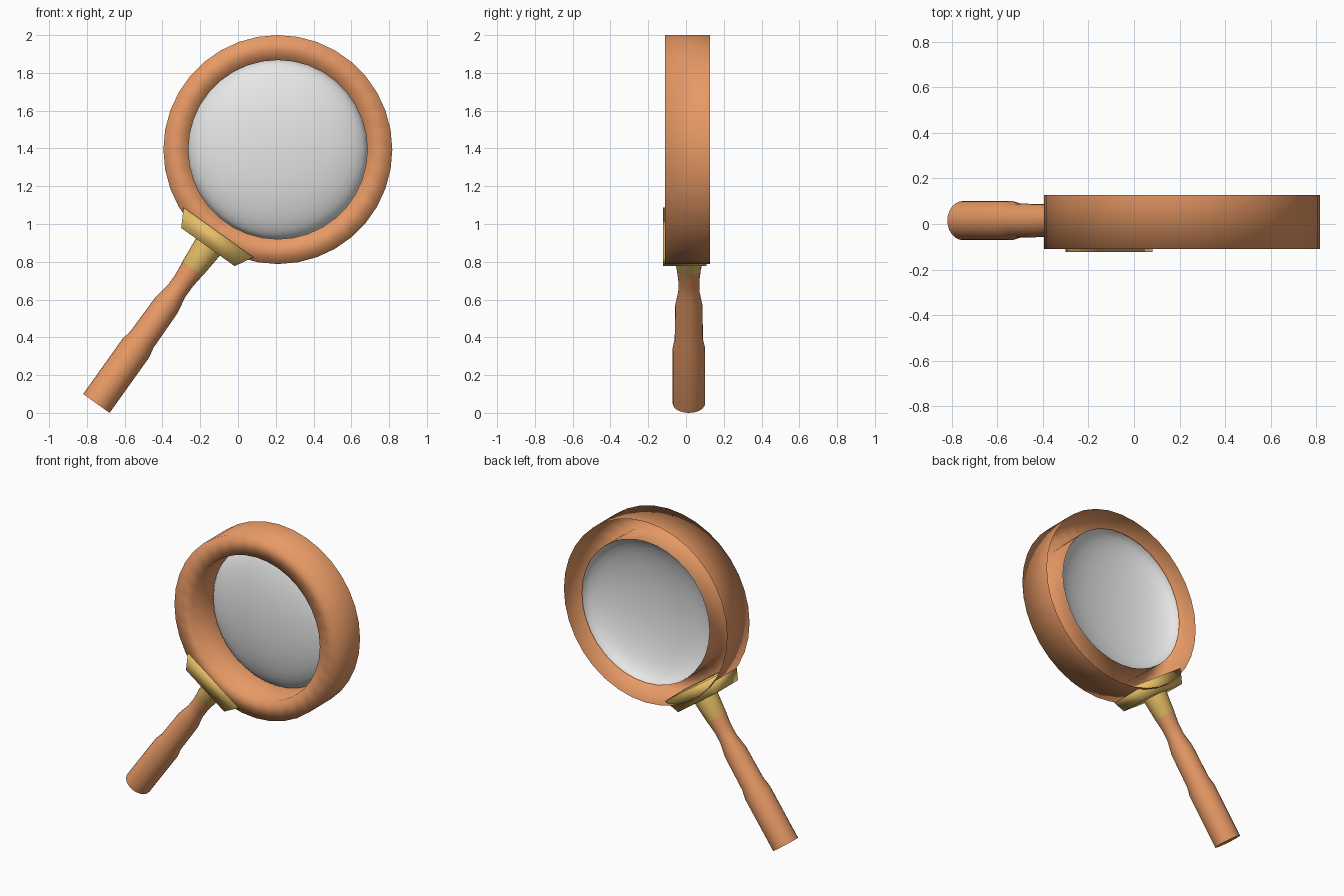
import bpy, bmesh, math
from mathutils import Matrix, Vector

if "Cube" in bpy.data.objects:
    bpy.data.objects.remove(bpy.data.objects["Cube"])


def material(name, rgb):
    m = bpy.data.materials.new(name)
    m.diffuse_color = (*rgb, 1)
    m.use_nodes = True
    m.node_tree.nodes["Principled BSDF"].inputs["Base Color"].default_value = m.diffuse_color
    return m


wood = material("copper_wood", (0.80, 0.32, 0.13))
brass = material("brass", (0.82, 0.54, 0.14))
glass = material("pale_glass", (0.80, 0.80, 0.80))

TILT = math.atan2(0.96, 1.345)          # lean of the handle
BASE = Vector((-0.75, 0.015, 0.05))     # centre of the handle end
HANDLE = Matrix.Translation(BASE) @ Matrix.Rotation(TILT, 4, 'Y')
RING = Matrix.Translation((0.211, 0, 1.394)) @ Matrix.Rotation(-math.pi / 2, 4, 'X')


def finish(name, bm, mat, matrix):
    me = bpy.data.meshes.new(name)
    bm.to_mesh(me)
    bm.free()
    ob = bpy.data.objects.new(name, me)
    bpy.context.collection.objects.link(ob)
    me.materials.append(mat)
    ob.matrix_world = matrix
    return ob


def lathe(name, profile, mat, matrix, sides=32, sharp=()):
    """Turn (radius, height) points about local z; sharp lists hard rings."""
    bm = bmesh.new()
    rings = []
    for r, h in profile:
        if r == 0:
            rings.append([bm.verts.new((0, 0, h))] * sides)
        else:
            rings.append([bm.verts.new((r * math.cos(a), r * math.sin(a), h))
                          for a in (2 * math.pi * i / sides for i in range(sides))])
    for a, b in zip(rings, rings[1:]):
        for i in range(sides):
            j = (i + 1) % sides
            f = bm.faces.new(list(dict.fromkeys((a[i], a[j], b[j], b[i]))))
            f.smooth = True
    for k in sharp:
        for i in range(sides):
            bm.edges.get((rings[k][i], rings[k][(i + 1) % sides])).smooth = False
    return finish(name, bm, mat, matrix)


# Deep round frame: a channel, closed at the front and open at the back
lathe("lens_frame", [(0.474, 0.127), (0.474, -0.11), (0.606, -0.11), (0.606, 0.128)],
      wood, RING, 36)

# Thin domed lens at the back of the frame, bulging to the front
DEPTH = 0.14
dome = [(0.476 * math.sin(a), 0.127 - DEPTH * math.cos(a))
        for a in (math.pi / 2 * i / 10 for i in range(11))]
lathe("lens", dome, glass, RING, 36)

# Turned handle
lathe("handle", [(0, 0), (0.086, 0), (0.086, 0.36), (0.075, 0.415), (0.072, 0.64),
                 (0.056, 0.73), (0.056, 0.80), (0.066, 0.89)],
      wood, HANDLE, 24, sharp=(1,))

# Brass ferrule
lathe("ferrule", [(0.064, 0.875), (0.066, 0.88), (0.079, 1.03)], brass, HANDLE, 24)

# Brass bracket block: flares toward the frame
bm = bmesh.new()
bmesh.ops.create_cube(bm, size=1)
for v in bm.verts:
    top = v.co.z > 0
    v.co = (math.copysign(0.227 if top else 0.174, v.co.x),
            (0.108 if v.co.y > 0 else -0.122) - BASE.y,
            1.113 if top else 1.017)
for f in bm.faces:
    f.smooth = True
finish("bracket", bm, brass, HANDLE)
